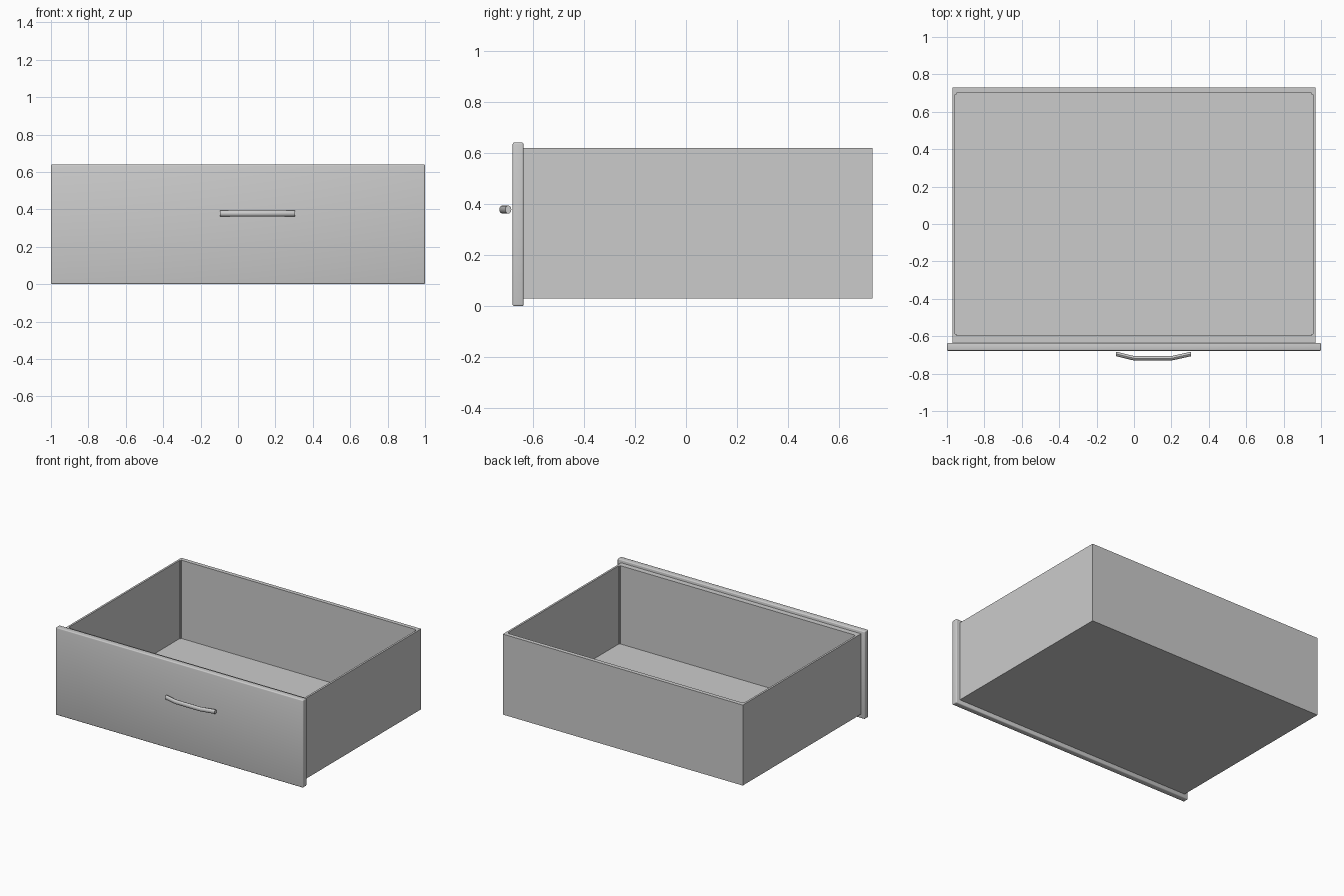
import bpy, bmesh, math
from mathutils import Vector

cube = bpy.data.objects.get("Cube")
if cube:
    bpy.data.objects.remove(cube, do_unlink=True)

GREY = (0.6, 0.6, 0.6, 1)
grey = bpy.data.materials.new("plain grey")
grey.use_nodes = True
grey.diffuse_color = GREY
grey.node_tree.nodes["Principled BSDF"].inputs["Base Color"].default_value = GREY


def add_object(name, bm):
    bmesh.ops.recalc_face_normals(bm, faces=bm.faces)
    mesh = bpy.data.meshes.new(name)
    bm.to_mesh(mesh)
    bm.free()
    mesh.materials.append(grey)
    obj = bpy.data.objects.new(name, mesh)
    bpy.context.collection.objects.link(obj)
    return obj


def box(low, high):
    low, high = Vector(low), Vector(high)
    bm = bmesh.new()
    bmesh.ops.create_cube(bm, size=1)
    bmesh.ops.scale(bm, vec=high - low, verts=bm.verts)
    bmesh.ops.translate(bm, vec=(low + high) / 2, verts=bm.verts)
    return bm


def smooth(obj):
    bpy.ops.object.select_all(action='DESELECT')
    obj.select_set(True)
    bpy.context.view_layer.objects.active = obj
    bpy.ops.object.shade_smooth_by_angle(angle=math.radians(35))


# Open tray: inset the top face to form the rim, then sink it to the floor
bm = box((-0.97, -0.635, 0.03), (0.97, 0.73, 0.618))
top = max(bm.faces, key=lambda f: f.calc_center_median().z)
bmesh.ops.inset_individual(bm, faces=[top], thickness=0.02)
for v in top.verts:
    v.co.y = -0.595 if v.co.y < 0 else 0.70
well = bmesh.ops.extrude_discrete_faces(bm, faces=[top])["faces"][0]
for v in well.verts:
    v.co.z = 0.046
# Small rounding on the four inner corners
corners = [e for e in bm.edges
           if abs(e.verts[0].co.z - e.verts[1].co.z) > 0.3
           and abs(e.verts[0].co.x) < 0.96]
bmesh.ops.bevel(bm, geom=corners, offset=0.008, segments=2, affect='EDGES')
add_object("drawer_tray", bm)

# Front panel with softened edges
bm = box((-1, -0.678, 0), (1, -0.635, 0.64))
bmesh.ops.bevel(bm, geom=bm.edges[:], offset=0.007, segments=3,
                profile=0.5, affect='EDGES')
smooth(add_object("front_panel", bm))

# Bent bar handle: an oval section swept along a path
path = [(-0.095, -0.695), (0, -0.718), (0.2, -0.718), (0.305, -0.695)]
SIDES = 12
bm = bmesh.new()
rings = []
for x, y in path:
    ring = []
    for i in range(SIDES):
        a = math.tau * i / SIDES
        ring.append(bm.verts.new((x, y + 0.012 * math.cos(a),
                                  0.378 + 0.016 * math.sin(a))))
    rings.append(ring)
for a, b in zip(rings, rings[1:]):
    for i in range(SIDES):
        j = (i + 1) % SIDES
        bm.faces.new((a[i], a[j], b[j], b[i]))
bm.faces.new(rings[0])
bm.faces.new(rings[-1])
smooth(add_object("pull_handle", bm))
